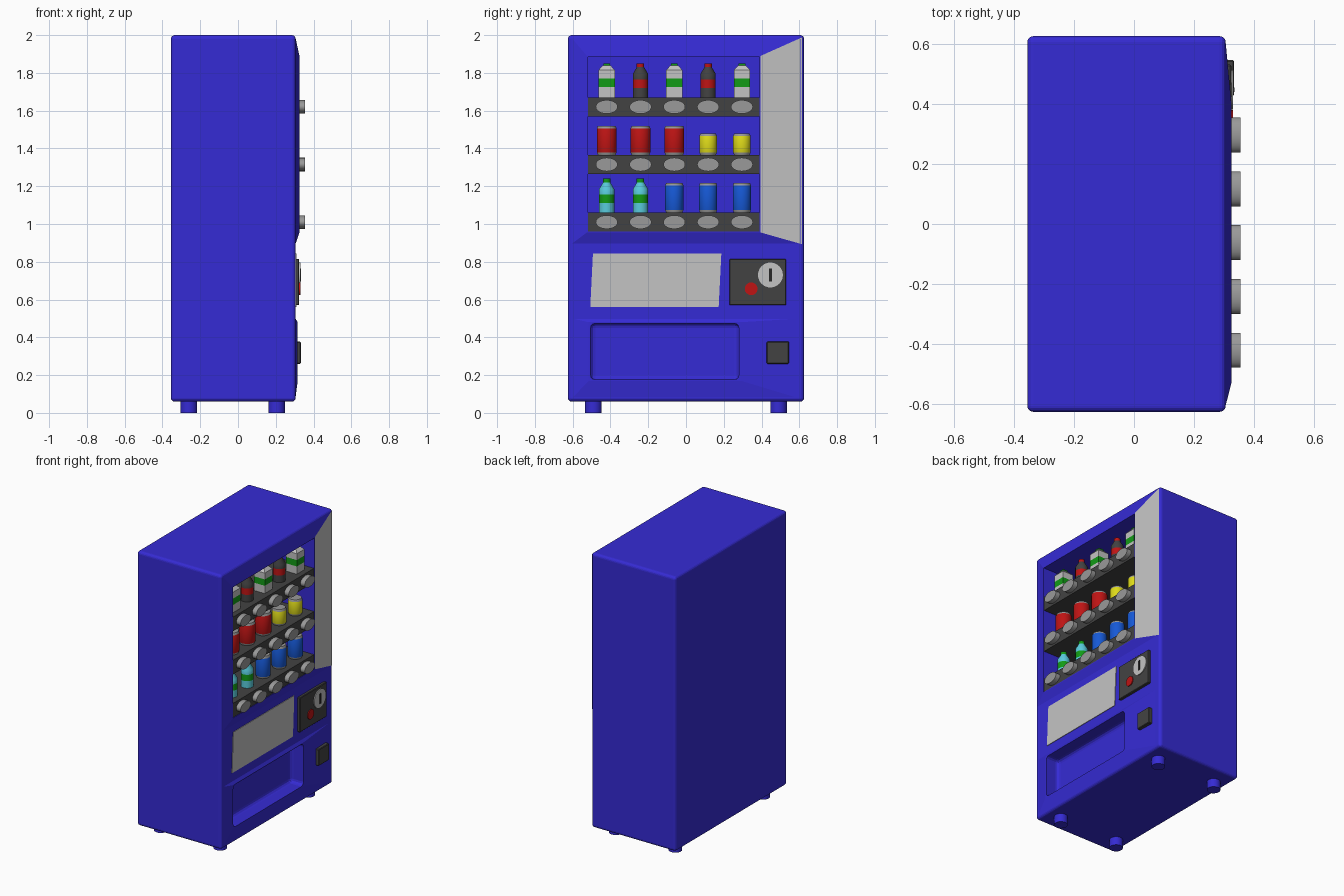
import bpy
import bmesh
import math
from mathutils import Matrix, Vector

old = bpy.data.objects.get("Cube")
if old:
    bpy.data.objects.remove(old, do_unlink=True)


def material(name, r, g, b):
    m = bpy.data.materials.new(name)
    m.use_nodes = True
    m.diffuse_color = (r, g, b, 1)
    m.node_tree.nodes["Principled BSDF"].inputs["Base Color"].default_value = (r, g, b, 1)
    return m


BLUE = material("cabinet blue", .036, .024, .66)
DARK = material("dark grey", .055, .055, .055)
LIGHT = material("light grey", .55, .55, .55)
MID = material("mid grey", .32, .32, .32)
RED = material("red", .52, .007, .007)
GREEN = material("green", .006, .33, .008)
YELLOW = material("yellow", .74, .71, .01)
CYAN = material("cyan", .1, .6, .72)
CAN_BLUE = material("can blue", .008, .1, .68)
BLACK = material("slot black", .02, .02, .02)


def finish(name, bm, mats, smooth=False):
    bmesh.ops.recalc_face_normals(bm, faces=bm.faces)
    me = bpy.data.meshes.new(name)
    bm.to_mesh(me)
    bm.free()
    for m in mats:
        me.materials.append(m)
    ob = bpy.data.objects.new(name, me)
    bpy.context.collection.objects.link(ob)
    if smooth:
        bpy.ops.object.select_all(action='DESELECT')
        ob.select_set(True)
        bpy.context.view_layer.objects.active = ob
        bpy.ops.object.shade_smooth_by_angle(angle=math.radians(35))
    return ob


def box(name, x, y, z, mat, bevel=0, segments=2):
    """Box from (min, max) ranges, optionally with rounded edges."""
    bm = bmesh.new()
    lo, hi = Vector((x[0], y[0], z[0])), Vector((x[1], y[1], z[1]))
    size = hi - lo
    bmesh.ops.create_cube(bm, size=1, matrix=Matrix.Translation((lo + hi) / 2)
                          @ Matrix.Diagonal((*size, 1)))
    if bevel:
        bmesh.ops.bevel(bm, geom=bm.edges[:], offset=bevel, segments=segments,
                        profile=.5, affect='EDGES')
    return finish(name, bm, [mat])


def disc(name, x, y, z, ry, rz, mat, sides=32):
    """Elliptical cylinder whose axis points out of the front."""
    bm = bmesh.new()
    mtx = (Matrix.Translation(((x[0] + x[1]) / 2, y, z))
           @ Matrix.Diagonal((1, ry, rz, 1)) @ Matrix.Rotation(math.pi / 2, 4, 'Y'))
    bmesh.ops.create_cone(bm, cap_ends=True, segments=sides, radius1=1, radius2=1,
                          depth=x[1] - x[0], matrix=mtx)
    return finish(name, bm, [mat], True)


def lathe(name, x, y, z, profile, bands, sides=20):
    """Turned shape; bands holds one material for each step of the profile."""
    bm = bmesh.new()
    mats = list(dict.fromkeys(bands))
    grow = 1 / math.cos(math.pi / 4) if sides == 4 else 1
    rings = []
    for r, h in profile:
        rings.append([bm.verts.new((x + r * grow * math.cos(a), y + r * grow * math.sin(a), z + h))
                      for a in (2 * math.pi * (i + .5) / sides for i in range(sides))])
    for low, high, mat in zip(rings, rings[1:], bands):
        for i in range(sides):
            j = (i + 1) % sides
            bm.faces.new((low[i], low[j], high[j], high[i])).material_index = mats.index(mat)
    bm.faces.new(rings[0]).material_index = mats.index(bands[0])
    bm.faces.new(rings[-1]).material_index = mats.index(bands[-1])
    return finish(name, bm, mats, sides > 4)


def raised_front(name, x, outer, inner, mats):
    """Shallow pyramid block; outer and inner are (y0, y1, z0, z1)."""
    bm = bmesh.new()
    loops = [[bm.verts.new((px, r[a], r[b])) for a, b in ((0, 2), (1, 2), (1, 3), (0, 3))]
             for px, r in zip(x, (outer, inner))]
    bm.faces.new(loops[0])
    bm.faces.new(loops[1])
    for i in range(4):
        j = (i + 1) % 4
        f = bm.faces.new((loops[0][i], loops[0][j], loops[1][j], loops[1][i]))
        f.material_index = 1 if i == 1 and len(mats) > 1 else 0
    return finish(name, bm, mats)


def cut(ob, cutter):
    mod = ob.modifiers.new("opening", 'BOOLEAN')
    mod.operation = 'DIFFERENCE'
    mod.solver = 'EXACT'
    mod.object = cutter


# Cabinet with display window and delivery tray openings
cabinet = box("cabinet", (-.355, .305), (-.625, .625), (.06, 2), BLUE, .02, 4)
window_frame = raised_front("window_frame", (.304, .325), (-.608, .614, .893, 1.988),
                            (-.525, .395, .955, 1.89), [BLUE, LIGHT])
tray_frame = raised_front("tray_frame", (.304, .316), (-.605, .605, .075, .5),
                          (-.515, .29, .17, .48), [BLUE])
window_cutter = box("window_cutter", (-.17, .5), (-.52, .39), (.96, 1.885), BLUE)
tray_cutter = box("tray_cutter", (.215, .5), (-.505, .28), (.176, .474), BLUE, .025, 3)
for cutter in (window_cutter, tray_cutter):
    cutter.hide_render = True
    cutter.hide_set(True)
    cutter.display_type = 'WIRE'
for ob, cutter in ((cabinet, window_cutter), (cabinet, tray_cutter),
                   (window_frame, window_cutter), (tray_frame, tray_cutter)):
    cut(ob, cutter)

# Feet
for fx in (-.26, .205):
    for fy in (-.49, .49):
        lathe("foot", fx, fy, 0, [(.044, 0), (.044, .07)], [BLUE])


# Goods
def carton(y, z):
    lathe("carton", .24, y, z,
          [(.043, 0), (.043, .055), (.043, .1), (.043, .145), (.022, .168), (.018, .168), (.018, .18)],
          [LIGHT, GREEN, LIGHT, LIGHT, GREEN, GREEN], 4)


def bottle(y, z, body, band, cap):
    lathe("bottle", .24, y, z,
          [(.041, 0), (.041, .05), (.041, .095), (.041, .125), (.02, .16), (.02, .163), (.02, .18)],
          [body, band, body, body, cap, cap])


def can(y, z, r, h, colour):
    lathe("can", .24, y, z,
          [(r - .006, 0), (r, .014), (r, h - .014), (r - .006, h)],
          [MID, colour, MID])


columns = [-.42 + .179 * i for i in range(5)]

# Shelves with selection buttons
shelf_tops = (1.67, 1.365, 1.06)
for top in shelf_tops:
    box("shelf", (-.17, .321), (-.52, .39), (top - .1, top), DARK)
    for y in columns:
        disc("selection_button", (.31, .355), y, top - .05, .058, .036, MID)

for i, y in enumerate(columns):
    if i % 2:
        bottle(y, shelf_tops[0], DARK, RED, RED)
    else:
        carton(y, shelf_tops[0])
    if i < 3:
        can(y, shelf_tops[1], .053, .155, RED)
    else:
        can(y, shelf_tops[1], .047, .115, YELLOW)
    if i < 2:
        bottle(y, shelf_tops[2], CYAN, GREEN, GREEN)
    else:
        can(y, shelf_tops[2], .049, .158, CAN_BLUE)

# Notice plate, slightly slanted
plate = box("notice_plate", (.302, .309), (-.5, .18), (.56, .845), LIGHT)
for v in plate.data.vertices:
    v.co.y += .05 * (v.co.z - .7)

# Coin panel and return flap
box("coin_panel", (.3, .324), (.23, .53), (.57, .815), DARK, .004, 1)
disc("coin_plate", (.32, .33), .447, .73, .066, .066, LIGHT)
box("coin_slot", (.325, .334), (.44, .454), (.695, .765), BLACK)
disc("return_button", (.32, .33), .345, .657, .034, .034, RED, 16)
box("coin_return", (.3, .333), (.427, .545), (.26, .377), DARK, .004, 1)
